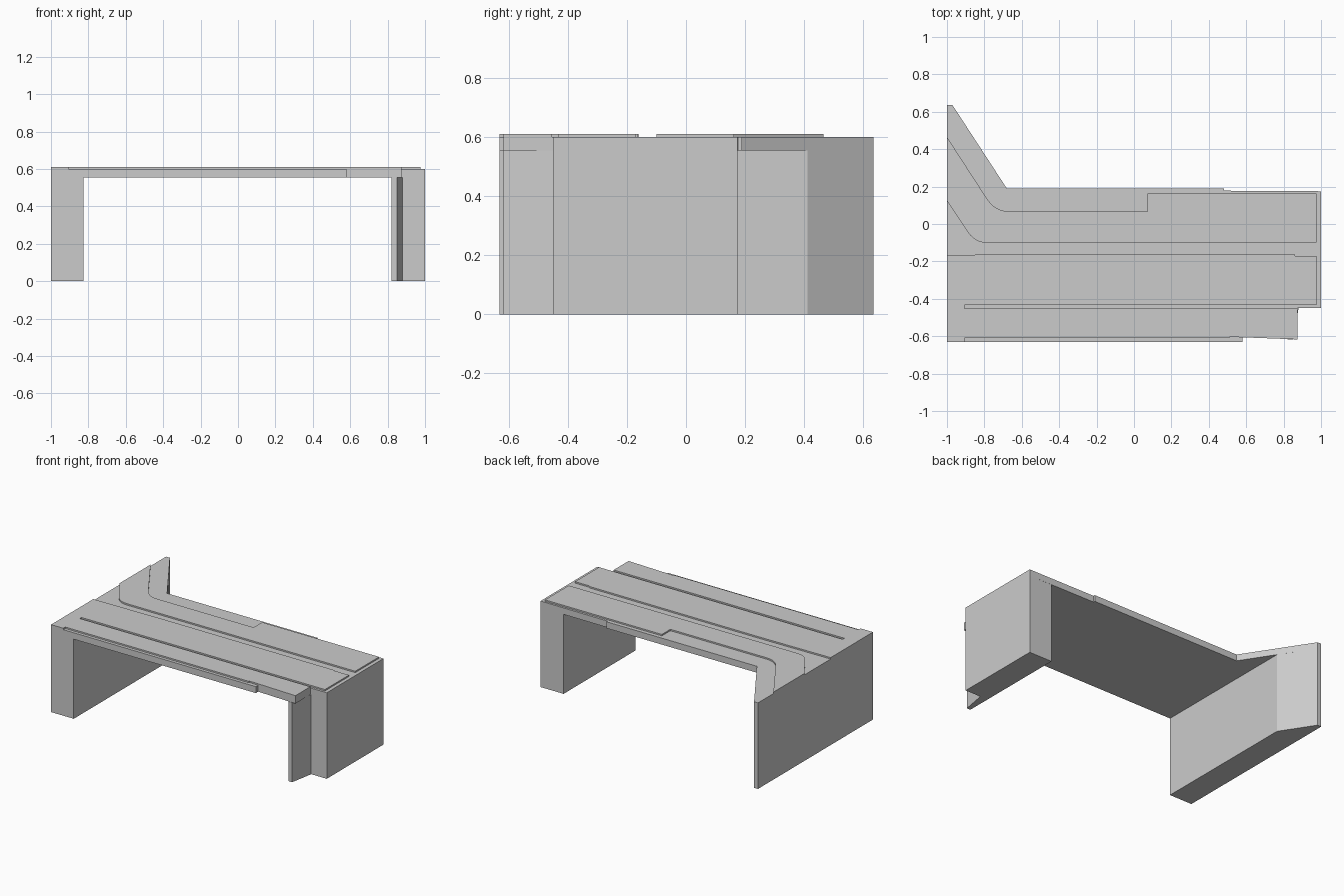
import bpy, bmesh
from mathutils import Vector

if "Cube" in bpy.data.objects:
    bpy.data.objects.remove(bpy.data.objects["Cube"])


def prism(name, outline, z0, z1):
    """Extrude a plan outline (x, y) from z0 up to z1."""
    bm = bmesh.new()
    face = bm.faces.new([bm.verts.new((x, y, z0)) for x, y in outline])
    top = bmesh.ops.extrude_face_region(bm, geom=[face], use_keep_orig=True)["geom"]
    for v in top:
        if isinstance(v, bmesh.types.BMVert):
            v.co.z = z1
    bmesh.ops.recalc_face_normals(bm, faces=bm.faces)
    mesh = bpy.data.meshes.new(name)
    bm.to_mesh(mesh)
    bm.free()
    obj = bpy.data.objects.new(name, mesh)
    bpy.context.collection.objects.link(obj)
    return obj


def bend(a, corner, b, steps=6):
    """Rounded corner from a to b."""
    a, c, b = Vector(a), Vector(corner), Vector(b)
    return [tuple(a * (1 - t) ** 2 + c * 2 * t * (1 - t) + b * t * t)
            for t in (i / steps for i in range(steps + 1))]


BOTTOM, DECK, TOP = 0.555, 0.60, 0.61

# Deck slab with the flared back corner and stepped front corner
prism("deck", [(-1, -0.632), (0.58, -0.632), (0.58, -0.606), (0.875, -0.617),
               (0.875, -0.45), (1, -0.45), (1, 0.175), (0.48, 0.178),
               (0.48, 0.19), (-0.68, 0.19), (-0.97, 0.635), (-1, 0.635)],
      BOTTOM, DECK)

# Side walls
prism("left_wall", [(-1, -0.632), (-0.825, -0.632), (-0.825, 0.412),
                    (-0.97, 0.635), (-1, 0.635)], 0, BOTTOM)
prism("right_wall", [(0.822, -0.617), (0.85, -0.617), (0.88, -0.45),
                     (1, -0.45), (1, 0.175), (0.822, 0.175)], 0, BOTTOM)

# Raised front panel with a narrow groove
prism("front_panel", [(-1, -0.632), (-0.905, -0.632), (-0.905, -0.61), (0.51, -0.61),
                      (0.51, -0.604), (0.58, -0.606), (0.875, -0.617),
                      (0.875, -0.453), (-0.905, -0.453), (-0.905, -0.434),
                      (0.975, -0.434), (0.975, -0.17), (0.86, -0.17),
                      (0.86, -0.163), (-0.44, -0.16), (-1, -0.166)], DECK, TOP)

# Raised back panel curving toward the flared corner
outer = bend((-0.785, 0.134), (-0.742, 0.068), (-0.67, 0.068))
inner = bend((-0.79, -0.10), (-0.85, -0.10), (-0.89, -0.042))
prism("back_panel", [(-1, 0.465)] + outer +
      [(0.073, 0.068), (0.073, 0.162), (0.975, 0.162), (0.975, -0.10)] +
      inner + [(-1, 0.124)], DECK, TOP)
